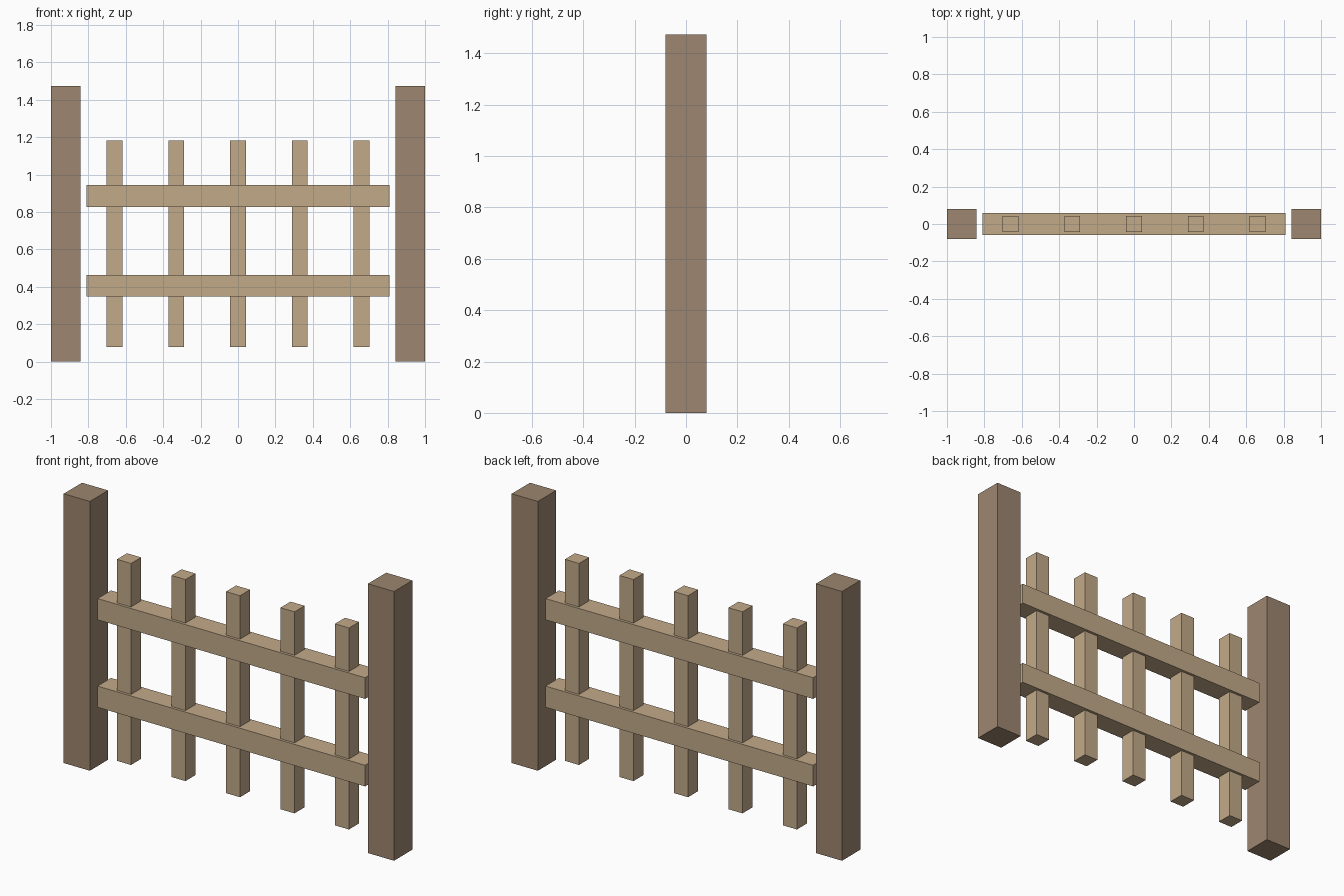
import bpy

if "Cube" in bpy.data.objects:
    bpy.data.objects.remove(bpy.data.objects["Cube"])


def material(name, rgb):
    mat = bpy.data.materials.new(name)
    mat.diffuse_color = (*rgb, 1.0)
    mat.use_nodes = True
    mat.node_tree.nodes["Principled BSDF"].inputs["Base Color"].default_value = mat.diffuse_color
    return mat


dark_wood = material("dark_wood", (0.34, 0.24, 0.16))
light_wood = material("light_wood", (0.54, 0.40, 0.25))


def box(name, x, z_bottom, size, mat):
    """Box centred on x and y = 0, standing on z_bottom."""
    bpy.ops.mesh.primitive_cube_add(size=1, location=(x, 0, z_bottom + size[2] / 2))
    obj = bpy.context.object
    obj.name = name
    obj.scale = size
    bpy.ops.object.transform_apply(location=False, rotation=False, scale=True)
    obj.data.materials.append(mat)
    return obj


# End posts
for side, label in ((-1, "left"), (1, "right")):
    box(f"{label}_post", side * 0.921, 0, (0.158, 0.158, 1.474), dark_wood)

# Horizontal rails, ending just short of the posts
for label, z in (("lower", 0.348), ("upper", 0.827)):
    box(f"{label}_rail", 0, z, (1.62, 0.116, 0.116), light_wood)

# Upright pickets running through the rails
for i in range(5):
    box(f"picket_{i + 1}", (i - 2) * 0.33, 0.078, (0.085, 0.087, 1.103), light_wood)
